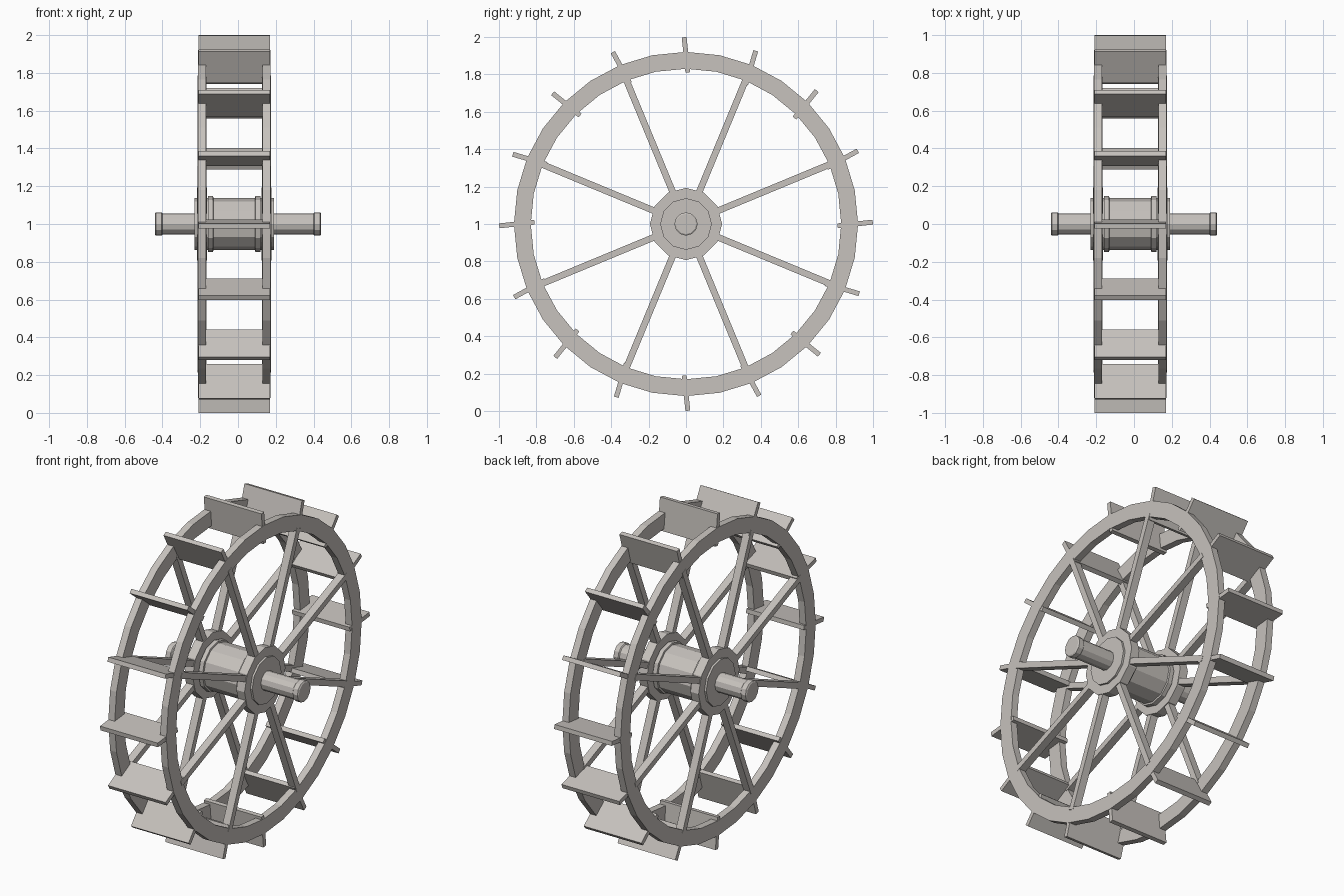
import bpy, bmesh, math
from mathutils import Matrix, Vector

if "Cube" in bpy.data.objects:
    bpy.data.objects.remove(bpy.data.objects["Cube"])

wood = bpy.data.materials.new("weathered grey wood")
wood.diffuse_color = (0.57, 0.54, 0.51, 1)
wood.use_nodes = True
wood.node_tree.nodes["Principled BSDF"].inputs["Base Color"].default_value = wood.diffuse_color

CX = -0.02                      # wheel centre along the axle
HUB = Vector((0, 0, 1))


def finish(name, bm):
    bmesh.ops.recalc_face_normals(bm, faces=bm.faces)
    me = bpy.data.meshes.new(name)
    bm.to_mesh(me)
    bm.free()
    me.materials.append(wood)
    ob = bpy.data.objects.new(name, me)
    bpy.context.collection.objects.link(ob)
    return ob


def lathe(name, profile, n, closed=False):
    """Revolve (x, radius) points about the axle; n flat sides."""
    bm = bmesh.new()
    rings = []
    for x, r in profile:
        rings.append([bm.verts.new((x, r * math.cos(2 * math.pi * i / n),
                                    1 + r * math.sin(2 * math.pi * i / n))) for i in range(n)])
    pairs = list(zip(rings, rings[1:]))
    if closed:
        pairs.append((rings[-1], rings[0]))
    else:
        bm.faces.new(rings[0])
        bm.faces.new(rings[-1])
    for a, b in pairs:
        for i in range(n):
            j = (i + 1) % n
            bm.faces.new((a[i], a[j], b[j], b[i]))
    return finish(name, bm)


def radial_bar(name, x, angle, r0, r1, width, thick, tilt=0):
    """Box lying along a radius, tilted about its own centre."""
    bm = bmesh.new()
    m = (Matrix.Translation(HUB) @ Matrix.Rotation(angle, 4, 'X')
         @ Matrix.Translation((x, (r0 + r1) / 2, 0))
         @ Matrix.Rotation(tilt, 4, 'X')
         @ Matrix.Diagonal((width, r1 - r0, thick, 1)))
    bmesh.ops.create_cube(bm, size=1, matrix=m)
    return finish(name, bm)


# Axle with slightly thicker end bands
lathe("axle", [(-0.44, 0.054), (-0.435, 0.062), (-0.405, 0.062), (-0.40, 0.056),
               (0.40, 0.056), (0.405, 0.062), (0.435, 0.062), (0.44, 0.054)], 12)

# Hub barrel with raised collars
h = 0.21
lathe("hub_barrel", [(CX - h, 0.138), (CX - 0.14, 0.138), (CX - 0.138, 0.148), (CX - 0.112, 0.148),
                     (CX - 0.11, 0.138), (CX + 0.11, 0.138), (CX + 0.112, 0.148),
                     (CX + 0.138, 0.148), (CX + 0.14, 0.138), (CX + h, 0.138)], 12)

for side, s in (("left", -1), ("right", 1)):
    x = CX + s * 0.171
    # Hub flange
    lathe(side + "_flange", [(x - 0.027, 0.193), (x + 0.027, 0.193),
                             (x + 0.027, 0.13), (x - 0.027, 0.13)], 12, True)
    # Rim
    lathe(side + "_rim", [(x - 0.021, 0.92), (x + 0.021, 0.92),
                          (x + 0.021, 0.83), (x - 0.021, 0.83)], 32, True)
    # Eight spokes
    for i in range(8):
        radial_bar(f"{side}_spoke_{i + 1}", x, math.radians(22.5 + 45 * i),
                   0.16, 0.845, 0.046, 0.035)

# Sixteen tilted paddles across both rims
for i in range(16):
    radial_bar(f"paddle_{i + 1}", CX, math.radians(22.5 * i), 0.81, 0.999,
               0.38, 0.026, math.radians(6))
